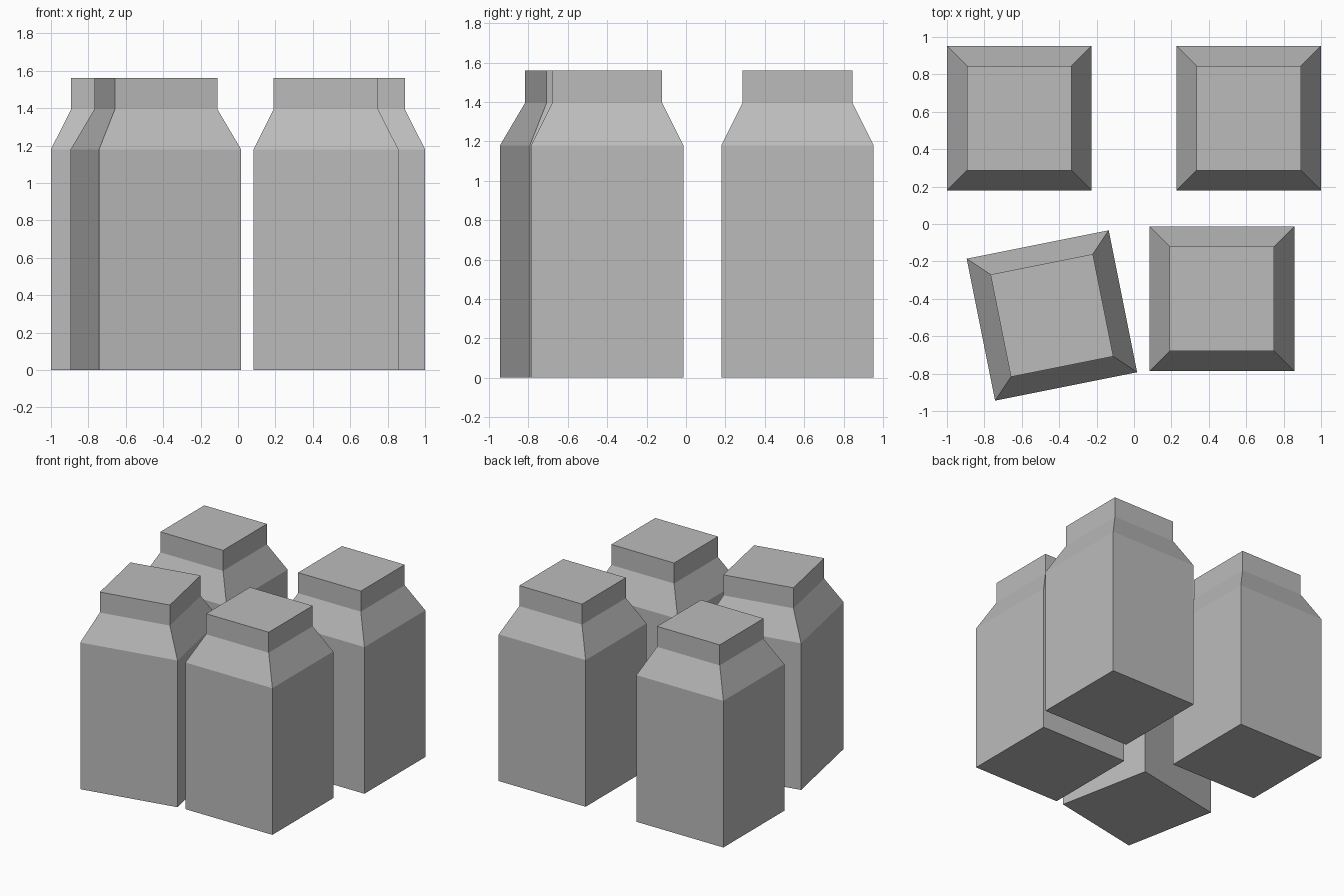
import bpy
import bmesh
from math import radians
from mathutils import Matrix

cube = bpy.data.objects.get("Cube")
if cube:
    bpy.data.objects.remove(cube, do_unlink=True)

# Single plain grey for every carton
grey = bpy.data.materials.new("carton_grey")
grey.use_nodes = True
colour = (0.5, 0.5, 0.5, 1)
grey.diffuse_color = colour
grey.node_tree.nodes["Principled BSDF"].inputs["Base Color"].default_value = colour

# Half width and height of each square section, bottom to top
PROFILE = [(0.387, 0), (0.387, 1.18), (0.279, 1.395), (0.279, 1.56)]


def carton(name, x, y, turn=0):
    """Square body, sloped shoulder and upright neck in one closed shell."""
    bm = bmesh.new()
    rings = [[bm.verts.new((sx * r, sy * r, z))
              for sx, sy in ((-1, -1), (1, -1), (1, 1), (-1, 1))]
             for r, z in PROFILE]
    for low, high in zip(rings, rings[1:]):
        for i in range(4):
            j = (i + 1) % 4
            bm.faces.new((low[i], low[j], high[j], high[i]))
    bm.faces.new(rings[0][::-1])
    bm.faces.new(rings[-1])
    mesh = bpy.data.meshes.new(name)
    bm.to_mesh(mesh)
    bm.free()
    mesh.materials.append(grey)
    obj = bpy.data.objects.new(name, mesh)
    obj.matrix_world = Matrix.Translation((x, y, 0)) @ Matrix.Rotation(radians(turn), 4, "Z")
    bpy.context.collection.objects.link(obj)


# Two cartons behind, two in front, one of them turned
carton("carton_back_right", -0.613, 0.566)
carton("carton_back_left", 0.613, 0.566)
carton("carton_front_left", 0.47, -0.4)
carton("carton_front_right", -0.439, -0.489, 11.3)
